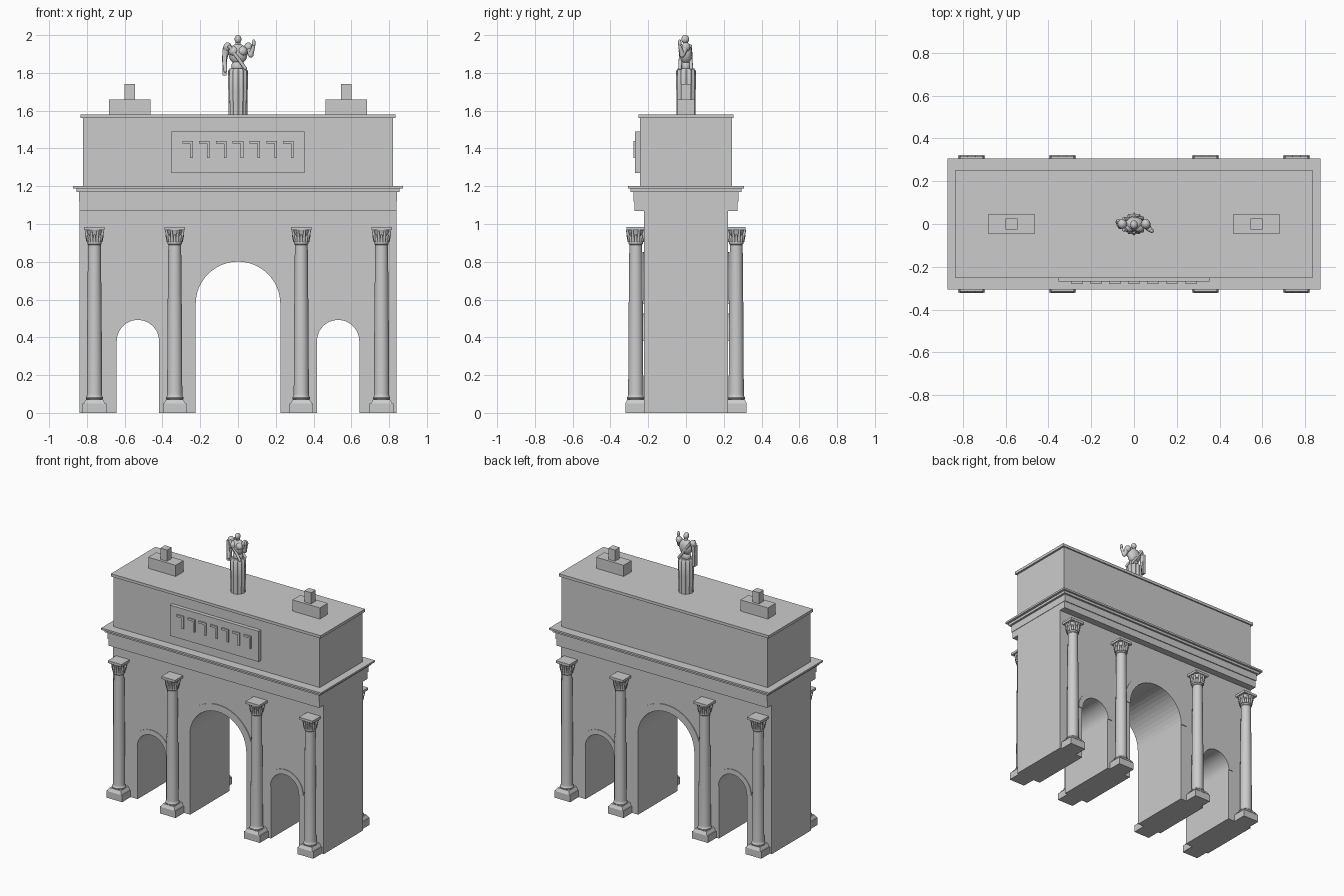
import bpy, bmesh, math
from mathutils import Matrix, Vector

if "Cube" in bpy.data.objects:
    bpy.data.objects.remove(bpy.data.objects["Cube"], do_unlink=True)

stone = bpy.data.materials.new("pale_grey_stone")
stone.use_nodes = True
GREY = (0.6, 0.6, 0.6, 1)
stone.diffuse_color = GREY
stone.node_tree.nodes["Principled BSDF"].inputs["Base Color"].default_value = GREY


def finish(bm, name, smooth=False):
    bmesh.ops.recalc_face_normals(bm, faces=bm.faces)
    mesh = bpy.data.meshes.new(name)
    bm.to_mesh(mesh)
    bm.free()
    mesh.materials.append(stone)
    ob = bpy.data.objects.new(name, mesh)
    bpy.context.collection.objects.link(ob)
    if smooth:
        bpy.ops.object.select_all(action='DESELECT')
        ob.select_set(True)
        bpy.context.view_layer.objects.active = ob
        bpy.ops.object.shade_smooth_by_angle(angle=math.radians(35))
    return ob


def add_box(bm, x, y, z):
    """Box from (min, max) pairs."""
    size = [b - a for a, b in (x, y, z)]
    mid = [(a + b) / 2 for a, b in (x, y, z)]
    bmesh.ops.create_cube(bm, size=1, matrix=Matrix.Translation(mid) @ Matrix.Diagonal((*size, 1)))


def block(name, x, y, z):
    bm = bmesh.new()
    add_box(bm, x, y, z)
    return finish(bm, name)


def slab(name, hx, hy, z0, z1):
    return block(name, (-hx, hx), (-hy, hy), (z0, z1))


def extrude_y(name, outline, y0, y1):
    bm = bmesh.new()
    face = bm.faces.new([bm.verts.new((x, y0, z)) for x, z in outline])
    res = bmesh.ops.extrude_face_region(bm, geom=[face])
    verts = [g for g in res["geom"] if isinstance(g, bmesh.types.BMVert)]
    bmesh.ops.translate(bm, verts=verts, vec=(0, y1 - y0, 0))
    return finish(bm, name)


def add_lathe(bm, profile, sides, ripple=0, folds=0):
    """Capped solid of revolution about z, with optional vertical folds."""
    rings = []
    for r, z in profile:
        ring = []
        for i in range(sides):
            a = math.tau * i / sides
            rr = r * (1 + ripple * math.cos(folds * a))
            ring.append(bm.verts.new((rr * math.cos(a), rr * math.sin(a), z)))
        rings.append(ring)
    for lo, hi in zip(rings, rings[1:]):
        for i in range(sides):
            j = (i + 1) % sides
            bm.faces.new((lo[i], lo[j], hi[j], hi[i]))
    bm.faces.new(rings[0])
    bm.faces.new(rings[-1])


def add_ball(bm, centre, radii):
    bmesh.ops.create_uvsphere(bm, u_segments=16, v_segments=10, radius=1,
                              matrix=Matrix.Translation(centre) @ Matrix.Diagonal((*radii, 1)))


def add_limb(bm, a, b, r1, r2):
    a, b = Vector(a), Vector(b)
    turn = (b - a).to_track_quat('Z', 'Y').to_matrix().to_4x4()
    bmesh.ops.create_cone(bm, cap_ends=True, segments=12, radius1=r1, radius2=r2,
                          depth=(b - a).length, matrix=Matrix.Translation((a + b) / 2) @ turn)
    add_ball(bm, b, (r2, r2, r2))


def arc(cx, cz, r, steps=24):
    """Half circle from left to right."""
    return [(cx - r * math.cos(math.pi * i / steps), cz + r * math.sin(math.pi * i / steps))
            for i in range(steps + 1)]


# Main wall with three arched passages
HALF_W, HALF_D, WALL_TOP = 0.838, 0.223, 1.07
arches = [(-0.53, 0.38, 0.112, 0.035), (0, 0.577, 0.224, 0.05), (0.53, 0.38, 0.112, 0.035)]
outline = [(-HALF_W, 0)]
for cx, spring, r, _ in arches:
    outline += [(cx - r, 0)] + arc(cx, spring, r) + [(cx + r, 0)]
outline += [(HALF_W, 0), (HALF_W, WALL_TOP), (-HALF_W, WALL_TOP)]
extrude_y("arched_wall", outline, -HALF_D, HALF_D)

# Slim raised bands around the arches, front and back
for cx, spring, r, band in arches:
    ring = arc(cx, spring, r) + arc(cx, spring, r + band)[::-1]
    for side in (-1, 1):
        extrude_y("arch_band", ring, side * (HALF_D - 0.01), side * (HALF_D + 0.005))

# Entablature, attic and roof
slab("architrave", HALF_W, 0.273, WALL_TOP, 1.12)
slab("frieze", 0.841, 0.279, 1.12, 1.17)
slab("lower_cornice", 0.856, 0.293, 1.17, 1.187)
slab("upper_cornice", 0.873, 0.307, 1.187, 1.2)
slab("attic", 0.82, 0.243, 1.2, 1.56)
slab("roof_slab", 0.834, 0.252, 1.56, 1.58)

# Front panel with a row of hooked relief ornaments
block("front_panel", (-0.353, 0.353), (-0.27, -0.243), (1.27, 1.49))
bm = bmesh.new()
for i in range(-3, 4):
    x = i * 0.089
    add_box(bm, (x - 0.028, x + 0.028), (-0.279, -0.27), (1.425, 1.44))
    add_box(bm, (x + 0.014, x + 0.028), (-0.279, -0.27), (1.35, 1.425))
finish(bm, "panel_ornaments")

# Roof pedestals
for side in (-1, 1):
    cx = side * 0.573
    block("roof_pedestal", (cx - 0.109, cx + 0.109), (-0.045, 0.045), (1.58, 1.66))
    block("pedestal_block", (cx - 0.027, cx + 0.027), (-0.026, 0.026), (1.66, 1.74))

# Column: plinth, turned shaft, leafy capital
bm = bmesh.new()
add_box(bm, (-0.063, 0.063), (-0.054, 0.054), (0, 0.05))
bmesh.ops.create_cone(bm, cap_ends=True, segments=4, radius1=0.08, radius2=0.062, depth=0.022,
                      matrix=Matrix.Translation((0, 0, 0.061)) @ Matrix.Rotation(math.pi / 4, 4, 'Z'))
add_lathe(bm, [(0.042, 0.07), (0.046, 0.075), (0.046, 0.082), (0.041, 0.088), (0.04, 0.1),
               (0.039, 0.4), (0.034, 0.89), (0.038, 0.895), (0.038, 0.905), (0.033, 0.91),
               (0.034, 0.94), (0.046, 0.968)], 24)
for tier, count in ((0, 8), (1, 8)):
    for i in range(count):
        a = math.tau * (i + tier / 2) / count
        out = Vector((math.cos(a), math.sin(a), 0))
        low = out * 0.034 + Vector((0, 0, 0.908))
        tip = out * (0.043 + 0.006 * tier) + Vector((0, 0, 0.938 + 0.026 * tier))
        add_limb(bm, low, tip, 0.009, 0.006)
add_box(bm, (-0.054, 0.054), (-0.05, 0.05), (0.968, 0.985))
first = finish(bm, "column", True)
spots = [(x, y) for y in (-0.266, 0.266) for x in (-0.76, -0.335, 0.335, 0.76)]
first.location = (*spots[0], 0)
for x, y in spots[1:]:
    twin = first.copy()
    twin.location = (x, y, 0)
    bpy.context.collection.objects.link(twin)

# Statue: folded robe
bm = bmesh.new()
add_lathe(bm, [(0.046, 1.58), (0.046, 1.6), (0.048, 1.7), (0.05, 1.81), (0.04, 1.823)], 60, 0.07, 12)
finish(bm, "statue_robe", True)

# Statue: torso, head and neck
bm = bmesh.new()
add_ball(bm, (0, 0, 1.835), (0.036, 0.028, 0.035))
add_ball(bm, (0, 0, 1.9), (0.05, 0.034, 0.055))
for side in (-1, 1):
    add_ball(bm, (side * 0.024, -0.014, 1.915), (0.026, 0.025, 0.026))
    add_ball(bm, (side * 0.055, 0, 1.937), (0.022, 0.023, 0.024))
add_limb(bm, (0, 0, 1.94), (0, -0.002, 1.97), 0.015, 0.012)
add_ball(bm, (0, -0.004, 1.978), (0.018, 0.021, 0.022))
finish(bm, "statue_torso", True)

# Statue: lowered right arm with hanging cloth, raised left arm
bm = bmesh.new()
add_limb(bm, (-0.06, 0, 1.937), (-0.072, 0.008, 1.87), 0.018, 0.014)
add_limb(bm, (-0.072, 0.008, 1.87), (-0.066, -0.015, 1.81), 0.014, 0.009)
finish(bm, "statue_right_arm", True)
block("statue_hanging_cloth", (-0.083, -0.062), (-0.01, 0.02), (1.785, 1.93))
bm = bmesh.new()
add_limb(bm, (0.057, 0, 1.937), (0.068, -0.02, 1.895), 0.017, 0.014)
add_limb(bm, (0.068, -0.02, 1.895), (0.082, -0.032, 1.94), 0.014, 0.009)
add_ball(bm, (0.083, -0.033, 1.957), (0.01, 0.009, 0.02))
finish(bm, "statue_left_arm", True)

# Statue: diagonal sash across chest and back
bm = bmesh.new()
for y in (-0.032, 0.028):
    add_limb(bm, (-0.05, y * 0.8, 1.945), (0.038, y, 1.825), 0.009, 0.009)
finish(bm, "statue_sash", True)
